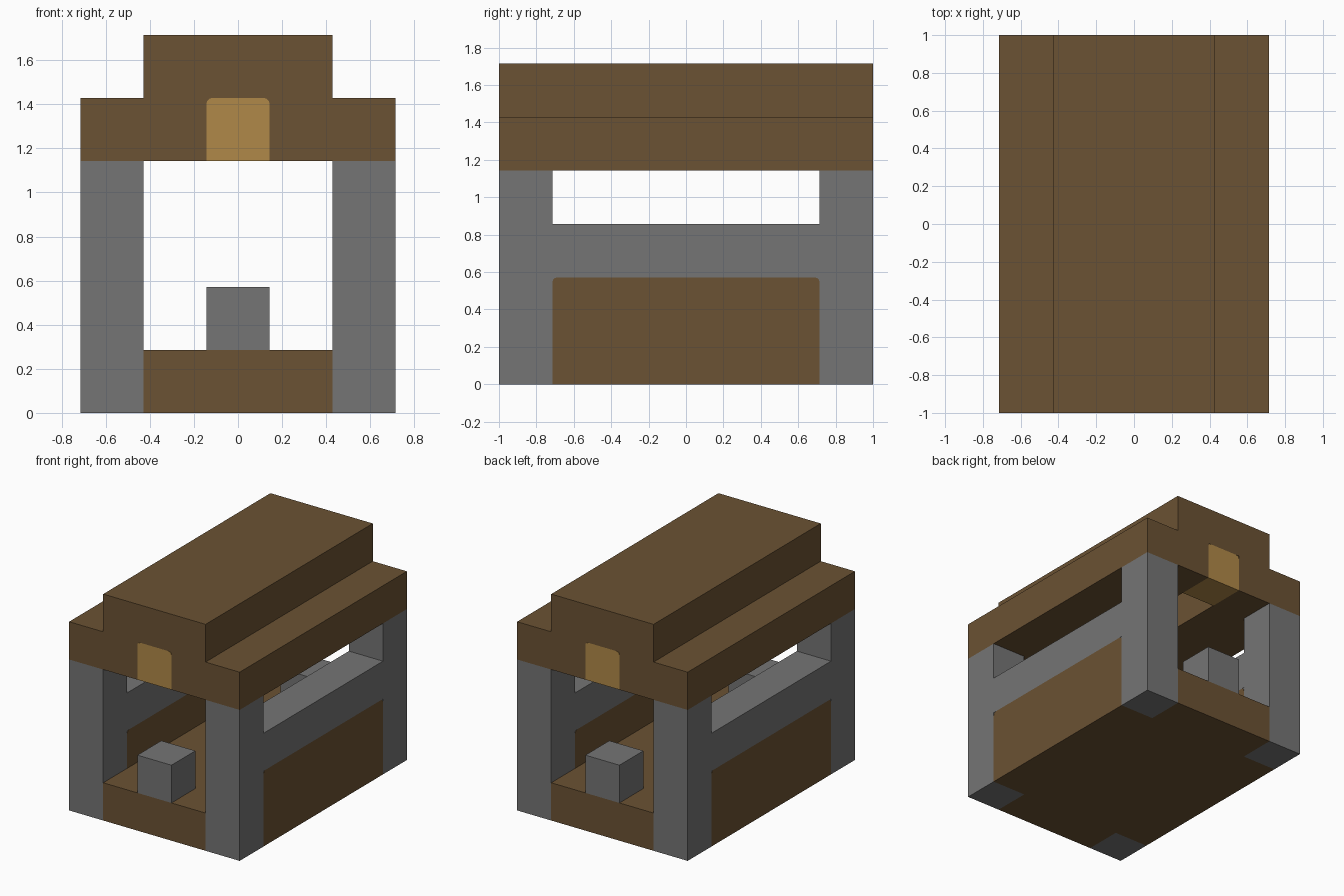
import bpy
import bmesh

U = 2 / 7  # one building block
if "Cube" in bpy.data.objects:
    bpy.data.objects.remove(bpy.data.objects["Cube"], do_unlink=True)


def material(name, rgb):
    mat = bpy.data.materials.new(name)
    mat.use_nodes = True
    mat.diffuse_color = (*rgb, 1)
    mat.node_tree.nodes["Principled BSDF"].inputs["Base Color"].default_value = (*rgb, 1)
    return mat


wood = material("brown wood", (0.147, 0.084, 0.033))
stone = material("grey stone", (0.178, 0.178, 0.178))
lamp = material("tan lamp", (0.434, 0.25, 0.065))


def finish(name, bm, mat):
    bmesh.ops.recalc_face_normals(bm, faces=bm.faces)
    mesh = bpy.data.meshes.new(name)
    bm.to_mesh(mesh)
    bm.free()
    mesh.materials.append(mat)
    obj = bpy.data.objects.new(name, mesh)
    bpy.context.collection.objects.link(obj)
    return obj


def box(name, mat, low, high, round_axis=None, radius=0.025):
    """Box between two corners in block units; optionally rounds the top edges along one axis."""
    bm = bmesh.new()
    bmesh.ops.create_cube(bm, size=1)
    for v in bm.verts:
        for i in range(3):
            v.co[i] = U * (low[i] if v.co[i] < 0 else high[i])
    if round_axis is not None:
        edges = []
        for e in bm.edges:
            a, b = e.verts
            if abs(a.co[round_axis] - b.co[round_axis]) > 0.01 and a.co.z > U * high[2] - 0.001 and b.co.z > U * high[2] - 0.001:
                edges.append(e)
        bmesh.ops.bevel(bm, geom=edges, offset=radius, segments=3, profile=0.5, affect="EDGES")
    return finish(name, bm, mat)


# Floor
box("floor", wood, (-1.5, -3.5, 0), (1.5, 3.5, 1))

# Side walls: corner posts, wooden panel, stone rail
for side, x in (("right", -2.5), ("left", 1.5)):
    for end, y in (("front", -3.5), ("back", 2.5)):
        box(f"{side}_{end}_post", stone, (x, y, 0), (x + 1, y + 1, 4))
    box(f"{side}_panel", wood, (x, -2.5, 0), (x + 1, 2.5, 2), round_axis=0)
    box(f"{side}_panel_backing", stone, (x + 0.01, -2.5, 1.8), (x + 0.99, 2.5, 2))
    box(f"{side}_rail", stone, (x, -2.5, 2), (x + 1, 2.5, 3))

# Stone block and roof lamp at each end
for end, y in (("front", -3.5), ("back", 2.5)):
    box(f"{end}_floor_block", stone, (-0.5, y, 1), (0.5, y + 1, 2))
    box(f"{end}_lamp", lamp, (-0.5, y, 4), (0.5, y + 1, 5), round_axis=1)
    box(f"{end}_lamp_backing", wood, (-0.5, y + 0.01, 4.8), (0.5, y + 0.99, 5))

# Stepped roof with a channel along its underside
half = [(0.5, 5), (0.5, 4), (2.5, 4), (2.5, 5), (1.5, 5), (1.5, 6)]
profile = half + [(-x, z) for x, z in reversed(half)]
bm = bmesh.new()
face = bm.faces.new([bm.verts.new((x * U, -1, z * U)) for x, z in profile])
extruded = bmesh.ops.extrude_face_region(bm, geom=[face])["geom"]
bmesh.ops.translate(bm, vec=(0, 2, 0), verts=[g for g in extruded if isinstance(g, bmesh.types.BMVert)])
finish("roof", bm, wood)
